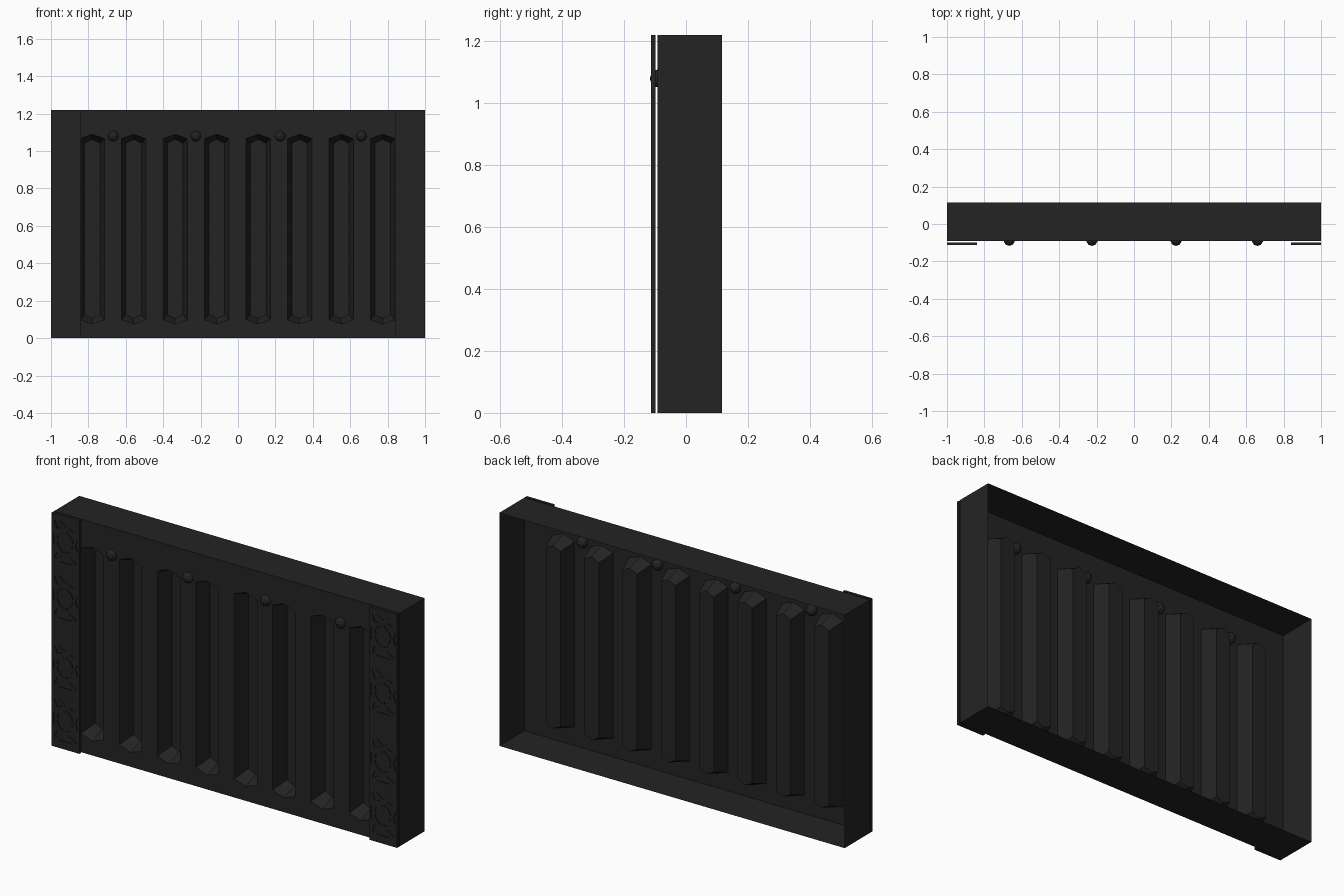
import bpy, bmesh, math
from mathutils import Vector

if "Cube" in bpy.data.objects:
    bpy.data.objects.remove(bpy.data.objects["Cube"], do_unlink=True)

HEIGHT = 1.22
FRONT, BACK = -0.092, 0.116
DEPTH = 0.085
PLATE_FRONT, PLATE_BACK = -0.113, -0.098

black = bpy.data.materials.new("soft_black")
black.use_nodes = True
colour = (0.0175, 0.0175, 0.0175, 1)
black.diffuse_color = colour
black.node_tree.nodes["Principled BSDF"].inputs["Base Color"].default_value = colour


def finish(name, bm):
    mesh = bpy.data.meshes.new(name)
    bm.to_mesh(mesh)
    bm.free()
    mesh.materials.append(black)
    obj = bpy.data.objects.new(name, mesh)
    bpy.context.collection.objects.link(obj)
    return obj


def prism(bm, outline, y0, y1):
    """Extrude an x-z outline from y0 to y1."""
    near = [bm.verts.new((x, y0, z)) for x, z in outline]
    far = [bm.verts.new((x, y1, z)) for x, z in outline]
    bm.faces.new(near)
    bm.faces.new(far[::-1])
    for i in range(len(near)):
        j = (i + 1) % len(near)
        bm.faces.new((near[j], near[i], far[i], far[j]))


# Open-backed panel with pressed-in grooves, as one sheet
bm = bmesh.new()


def groove_ring(x, half, low, high, point, y):
    """Six-sided loop: bottom left, bottom tip, bottom right, then the top."""
    spots = [(-half, low + point), (0, low), (half, low + point),
             (half, high - point), (0, high), (-half, high - point)]
    return [bm.verts.new((x + dx, y, z)) for dx, z in spots]


def rail(x):
    return bm.verts.new((x, FRONT, 0)), bm.verts.new((x, FRONT, HEIGHT))


rails = [rail(-1)]
left_side = list(rails[0])
for i in range(8):
    x = -0.78 + i * 0.222
    rim = groove_ring(x, 0.065, 0.075, 1.09, 0.023, FRONT)
    floor = groove_ring(x, 0.042, 0.105, 1.062, 0.02, FRONT + DEPTH)
    bm.faces.new(floor)
    for a in range(6):
        b = (a + 1) % 6
        bm.faces.new((rim[a], rim[b], floor[b], floor[a]))
    l, r = rail(x - 0.065), rail(x + 0.065)
    bm.faces.new((l[0], r[0], rim[2], rim[1], rim[0]))
    bm.faces.new((rim[5], rim[4], rim[3], r[1], l[1]))
    # Flat strip leading up to this groove
    bm.faces.new(left_side + [l[1], rim[5], rim[0], l[0]])
    left_side = [r[0], rim[2], rim[3], r[1]]
    rails += [l, r]
rails.append(rail(1))
bm.faces.new(left_side + [rails[-1][1], rails[-1][0]])

# Side, top and bottom walls
back = [[bm.verts.new((x, BACK, z)) for z in (0, HEIGHT)] for x in (-1, 1)]
bm.faces.new((rails[0][0], rails[0][1], back[0][1], back[0][0]))
bm.faces.new((rails[-1][0], rails[-1][1], back[1][1], back[1][0]))
for k in (0, 1):
    bm.faces.new([r[k] for r in rails] + [back[1][k], back[0][k]])
bmesh.ops.recalc_face_normals(bm, faces=bm.faces)
bm.faces.ensure_lookup_table()
if bm.faces[0].normal.y > 0:
    bmesh.ops.reverse_faces(bm, faces=bm.faces)
finish("panel", bm)

# Round studs
for i, x in enumerate((-0.667, -0.225, 0.225, 0.66)):
    bm = bmesh.new()
    bmesh.ops.create_icosphere(bm, subdivisions=2, radius=0.03)
    bmesh.ops.translate(bm, verts=bm.verts, vec=(x, -0.087, 1.08))
    finish(f"stud_{i + 1}", bm)


def motif(bm, cx, cz):
    """Rosette of shallow carved shapes."""
    def carve(points):
        prism(bm, [(cx + x, cz + z) for x, z in points],
              PLATE_FRONT - 0.01, PLATE_FRONT + 0.005)

    # Broken ring around the centre
    for k in range(4):
        start = k * math.pi / 2 + 0.12
        angles = [start + j * (math.pi / 2 - 0.24) / 3 for j in range(4)]
        outer = [(0.05 * math.cos(a), 0.058 * math.sin(a)) for a in angles]
        inner = [(0.041 * math.cos(a), 0.048 * math.sin(a)) for a in angles]
        carve(outer + inner[::-1])
    for s in (-1, 1):
        # Wedges above, below and beside the ring
        carve([(-0.04, s * 0.11), (0.04, s * 0.11), (0, s * 0.08)])
        carve([(s * 0.07, -0.035), (s * 0.07, 0.035), (s * 0.057, 0)])
        # Diagonal leaves
        for t in (-1, 1):
            carve([(s * 0.018, t * 0.073), (s * 0.05, t * 0.062),
                   (s * 0.064, t * 0.1), (s * 0.045, t * 0.092)])


# Carved trim plates at both ends
for side, name in ((-1, "right_trim_plate"), (1, "left_trim_plate")):
    bm = bmesh.new()
    prism(bm, [(side * 0.84, 0), (side, 0), (side, HEIGHT), (side * 0.84, HEIGHT)],
          PLATE_FRONT, PLATE_BACK)
    bmesh.ops.recalc_face_normals(bm, faces=bm.faces)
    plate = finish(name, bm)

    bm = bmesh.new()
    for z in (0.15, 0.43, 0.79, 1.085):
        motif(bm, side * 0.92, z)
    bmesh.ops.recalc_face_normals(bm, faces=bm.faces)
    cutter = finish("carving_cutter", bm)
    cutter.hide_render = True

    carving = plate.modifiers.new("carving", 'BOOLEAN')
    carving.operation = 'DIFFERENCE'
    carving.solver = 'EXACT'
    carving.object = cutter
    bpy.context.view_layer.objects.active = plate
    bpy.ops.object.modifier_apply(modifier=carving.name)
    bpy.data.objects.remove(cutter, do_unlink=True)
